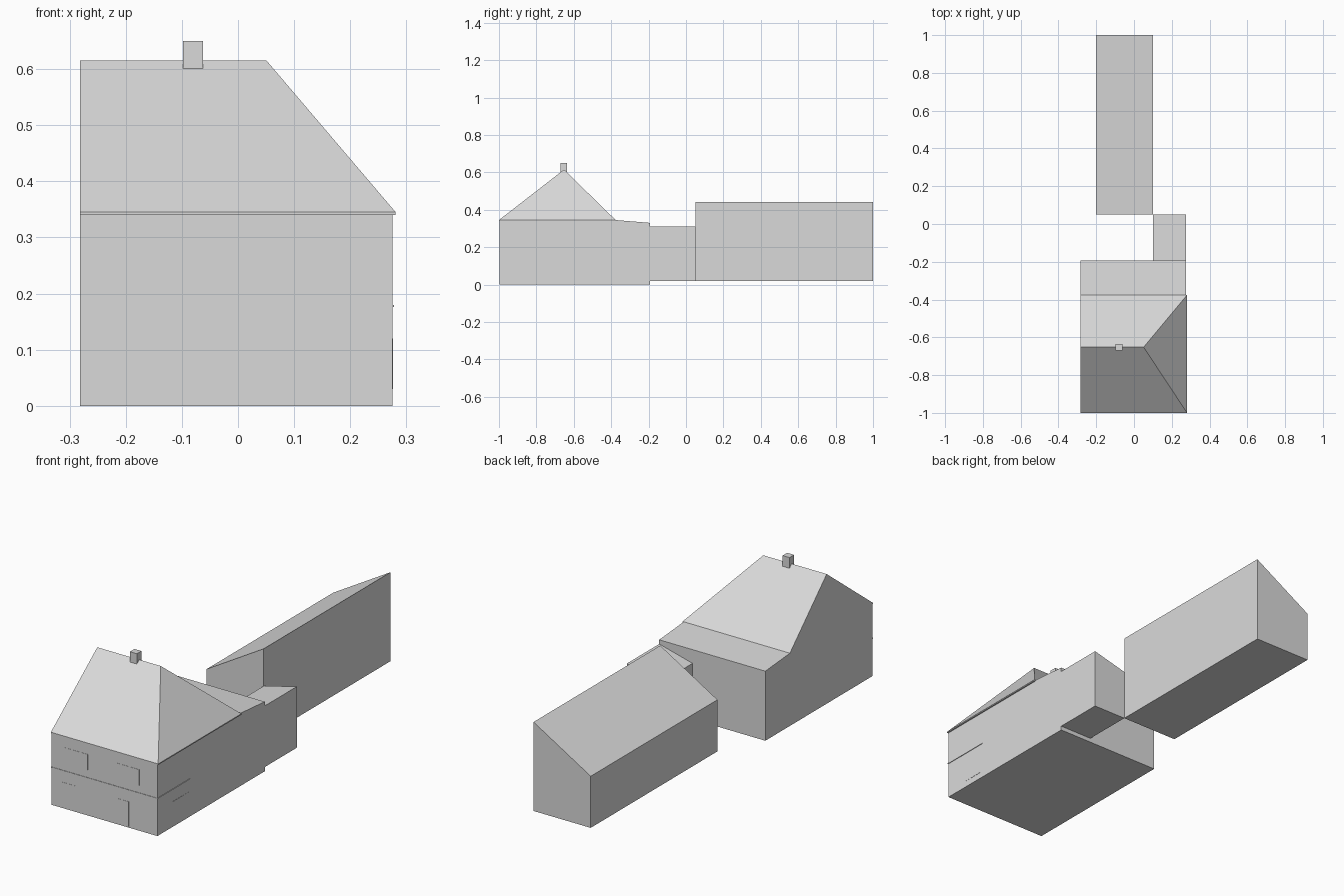
import bpy, bmesh
from mathutils import Vector

if "Cube" in bpy.data.objects:
    bpy.data.objects.remove(bpy.data.objects["Cube"])

# the whole model is one plain grey
GREY = bpy.data.materials.new("plain grey")
GREY.diffuse_color = (0.7, 0.7, 0.7, 1)
GREY.use_nodes = True
GREY.node_tree.nodes["Principled BSDF"].inputs["Base Color"].default_value = GREY.diffuse_color


def finish(name, bm):
    bmesh.ops.recalc_face_normals(bm, faces=bm.faces)
    me = bpy.data.meshes.new(name)
    bm.to_mesh(me)
    bm.free()
    me.materials.append(GREY)
    ob = bpy.data.objects.new(name, me)
    bpy.context.collection.objects.link(ob)
    return ob


def prism(name, profile, shift):
    """Extrude a flat outline of 3D points along a vector."""
    bm = bmesh.new()
    face = bm.faces.new([bm.verts.new(p) for p in profile])
    ext = bmesh.ops.extrude_face_region(bm, geom=[face])
    verts = [g for g in ext["geom"] if isinstance(g, bmesh.types.BMVert)]
    bmesh.ops.translate(bm, verts=verts, vec=Vector(shift))
    return finish(name, bm)


def box(name, x0, x1, y0, y1, z0, z1):
    return prism(name, [(x0, y0, z0), (x1, y0, z0), (x1, y1, z0), (x0, y1, z0)],
                 (0, 0, z1 - z0))


L, R, FRONT, BACK = -0.282, 0.275, -0.997, -0.192

# main house walls with the shallow rear roof
prism("house_walls",
      [(L, FRONT, 0), (L, BACK, 0), (L, BACK, 0.33), (L, -0.376, 0.345), (L, FRONT, 0.342)],
      (R - L, 0, 0))

# main roof: gable on the left, hip on the right, thin eave edge
bm = bmesh.new()
corners = [(L, -1), (0.281, -1), (0.281, -0.376), (L, -0.376)]
low = [bm.verts.new((x, y, 0.34)) for x, y in corners]
top = [bm.verts.new((x, y, 0.345)) for x, y in corners]
ra, rb = bm.verts.new((L, -0.652, 0.615)), bm.verts.new((0.051, -0.652, 0.615))
bm.faces.new(low)
for i in range(4):
    j = (i + 1) % 4
    bm.faces.new((low[i], low[j], top[j], top[i]))
for f in ((top[0], top[1], rb, ra), (top[1], top[2], rb),
          (top[2], top[3], ra, rb), (top[3], top[0], ra)):
    bm.faces.new(f)
finish("main_roof", bm)

# chimney
box("chimney", -0.098, -0.062, -0.67, -0.636, 0.58, 0.65)

# link block and long rear wing, both with roofs rising to the right
for name, x0, x1, y0, y1, zl, zr in (("link_block", 0.10, R, BACK, 0.05, 0.265, 0.31),
                                     ("rear_wing", -0.20, 0.10, 0.05, 1.0, 0.265, 0.442)):
    prism(name, [(x0, y0, 0.02), (x1, y0, 0.02), (x1, y0, zr), (x0, y0, zl)],
          (0, y1 - y0, 0))

# shopfront cornice, wrapping the right corner
box("front_cornice", L, 0.278, -0.999, FRONT, 0.176, 0.18)
box("side_cornice", R, 0.278, FRONT, -0.755, 0.176, 0.18)

# doors on the front
T = 0.001
for i, (x0, x1, z0) in enumerate(((-0.227, -0.155, 0.015), (0.063, 0.125, 0.005))):
    box(f"front_door_{i}", x0, x1, FRONT - T, FRONT, z0, 0.123)

# upper floor windows on the front and a shop window round the corner
for i, (x0, x1) in enumerate(((-0.21, -0.09), (0.06, 0.18))):
    box(f"front_window_{i}", x0, x1, FRONT - T, FRONT, 0.215, 0.29)
box("side_shop_window", R, R + T, -0.885, -0.765, 0.03, 0.12)
